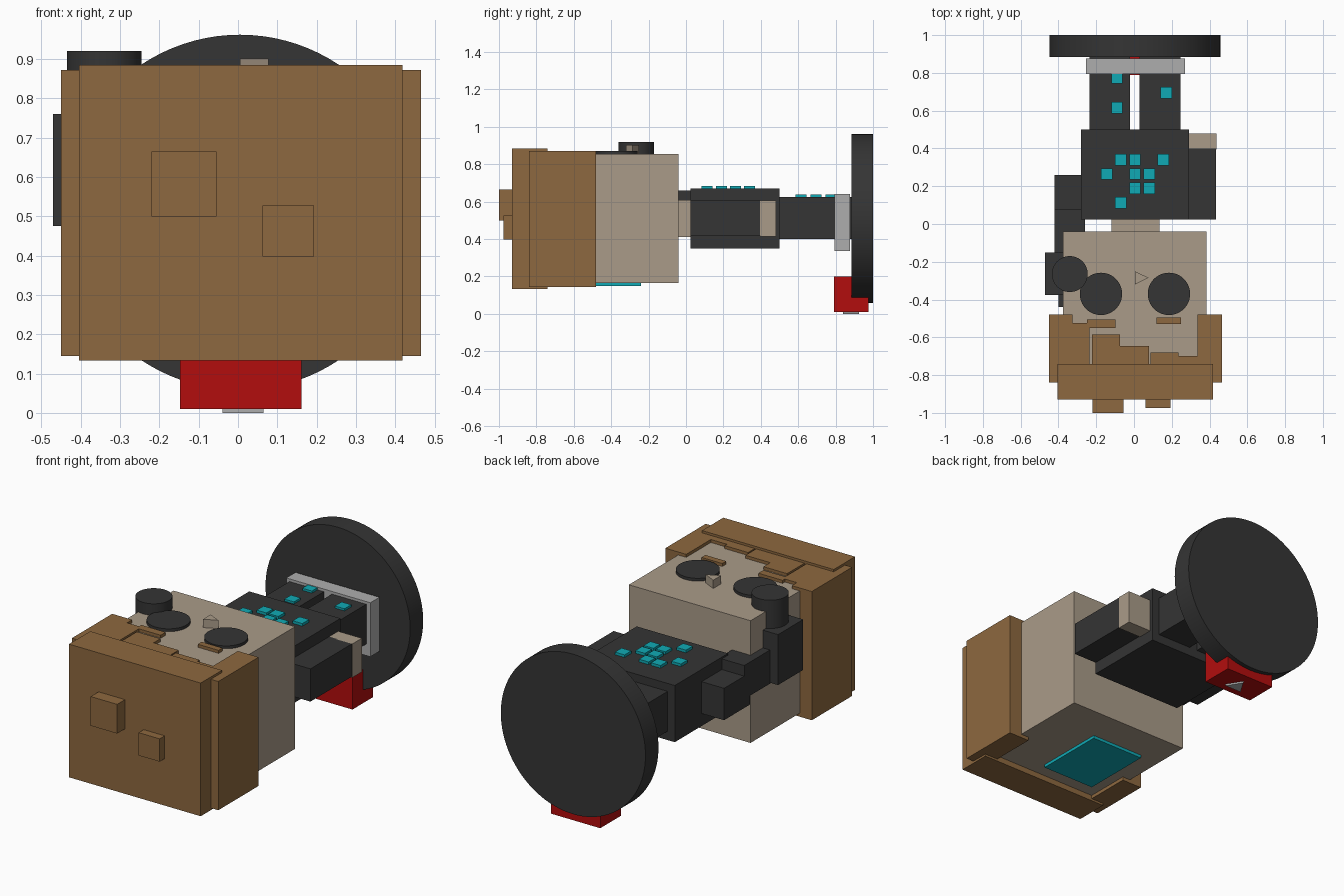
import bpy
from math import pi, radians

if "Cube" in bpy.data.objects:
    bpy.data.objects.remove(bpy.data.objects["Cube"])


def material(name, r, g, b):
    m = bpy.data.materials.new(name)
    m.diffuse_color = (r, g, b, 1)
    m.use_nodes = True
    m.node_tree.nodes["Principled BSDF"].inputs["Base Color"].default_value = m.diffuse_color
    return m


BROWN = material("brown", 0.27, 0.14, 0.05)
TAN = material("tan", 0.40, 0.33, 0.25)
DARK = material("dark", 0.035, 0.035, 0.035)
TEAL = material("teal", 0.005, 0.40, 0.46)
RED = material("red", 0.45, 0.004, 0.004)
SILVER = material("silver", 0.42, 0.42, 0.42)


def box(name, mat, x, y, z):
    """Block spanning the given (min, max) ranges."""
    bpy.ops.mesh.primitive_cube_add(size=1)
    o = bpy.context.object
    o.name = name
    o.location = [(r[0] + r[1]) / 2 for r in (x, y, z)]
    o.scale = [r[1] - r[0] for r in (x, y, z)]
    bpy.ops.object.transform_apply(location=True, rotation=True, scale=True)
    o.data.materials.append(mat)
    return o


def disc(name, mat, center, radius, depth, axis="Z", sides=64):
    rot = (pi / 2, 0, 0) if axis == "Y" else (0, 0, 0)
    bpy.ops.mesh.primitive_cylinder_add(vertices=sides, radius=radius, depth=depth,
                                        location=center, rotation=rot)
    o = bpy.context.object
    o.name = name
    o.data.materials.append(mat)
    bpy.ops.object.shade_smooth_by_angle(angle=radians(30))
    return o


def prism(name, mat, points, z0, z1):
    """Upright prism over a small outline."""
    n = len(points)
    verts = [(x, y, z) for z in (z0, z1) for x, y in points]
    faces = [tuple(reversed(range(n))), tuple(range(n, 2 * n))]
    faces += [(i, (i + 1) % n, (i + 1) % n + n, i + n) for i in range(n)]
    mesh = bpy.data.meshes.new(name)
    mesh.from_pydata(verts, [], faces)
    mesh.materials.append(mat)
    o = bpy.data.objects.new(name, mesh)
    bpy.context.collection.objects.link(o)
    return o


# Head and neck (figure lies on its back, face up)
box("head", TAN, (-0.375, 0.385), (-0.84, -0.04), (0.165, 0.855))
box("neck", TAN, (-0.12, 0.135), (-0.06, 0.04), (0.41, 0.61))
prism("nose", TAN, [(0.005, -0.32), (0.077, -0.285), (0.005, -0.25)], 0.85, 0.902)
for side, x in (("left", -0.175), ("right", 0.185)):
    disc(f"{side}_eye", DARK, (x, -0.37, 0.858), 0.112, 0.026)
box("left_eyebrow", BROWN, (-0.25, -0.098), (-0.55, -0.505), (0.85, 0.872))
box("right_eyebrow", BROWN, (0.12, 0.25), (-0.53, -0.495), (0.85, 0.872))

# Hair: crown, side panels, stepped fringe and tufts
box("hair_crown", BROWN, (-0.405, 0.418), (-0.93, -0.74), (0.133, 0.885))
box("hair_left_side", BROWN, (-0.45, -0.325), (-0.84, -0.48), (0.145, 0.872))
box("hair_right_side", BROWN, (0.335, 0.465), (-0.84, -0.48), (0.145, 0.872))
fringe = [(-0.325, -0.235, -0.525), (-0.222, -0.075, -0.585), (-0.075, 0.08, -0.645),
          (0.088, 0.235, -0.68), (0.235, 0.335, -0.70)]
for i, (x0, x1, y1) in enumerate(fringe):
    box(f"hair_fringe_{i}", BROWN, (x0, x1), (-0.78, y1), (0.84, 0.872))
box("hair_tuft_large", BROWN, (-0.22, -0.055), (-1.0, -0.92), (0.50, 0.665))
box("hair_tuft_small", BROWN, (0.062, 0.193), (-0.975, -0.92), (0.398, 0.527))

# Plain patch on the back of the head
box("back_patch", TEAL, (-0.25, 0.08), (-0.65, -0.24), (0.148, 0.17))

# Torso with raised studs
box("torso", DARK, (-0.28, 0.29), (0.025, 0.50), (0.35, 0.67))
torso_studs = [(-0.07, 0.34), (0.005, 0.34), (0.155, 0.34), (-0.145, 0.265), (0.005, 0.265),
               (0.08, 0.265), (0.005, 0.19), (0.08, 0.19), (-0.07, 0.113)]
leg_studs = [(-0.09, 0.775), (-0.09, 0.615), (0.17, 0.695)]
for part, z, studs in (("torso", 0.67, torso_studs), ("leg", 0.622, leg_studs)):
    for i, (x, y) in enumerate(studs):
        box(f"{part}_stud_{i}", TEAL, (x - 0.03, x + 0.03), (y - 0.03, y + 0.03),
            (z - 0.01, z + 0.015))

# Straight right arm
box("right_arm", DARK, (0.285, 0.435), (0.025, 0.40), (0.42, 0.605))
box("right_hand", TAN, (0.29, 0.438), (0.395, 0.48), (0.415, 0.605))

# Bent left arm holding a round-topped device beside the head
box("left_upper_arm", DARK, (-0.42, -0.275), (0.03, 0.26), (0.42, 0.60))
box("left_forearm", DARK, (-0.42, -0.26), (-0.16, 0.08), (0.47, 0.66))
box("left_hand", DARK, (-0.47, -0.37), (-0.375, -0.15), (0.475, 0.76))
box("device_handle", DARK, (-0.40, -0.36), (-0.44, -0.30), (0.52, 0.72))
disc("device_top", DARK, (-0.34, -0.265, 0.835), 0.095, 0.17)

# Legs, ankle plate and round base
box("left_leg", DARK, (-0.235, -0.02), (0.49, 0.89), (0.40, 0.625))
box("right_leg", DARK, (0.03, 0.245), (0.49, 0.89), (0.40, 0.625))
box("ankle_plate", SILVER, (-0.255, 0.27), (0.795, 0.877), (0.335, 0.64))
disc("round_base", DARK, (0.005, 0.942, 0.51), 0.452, 0.116, axis="Y", sides=96)

# Red button block with its small triangle
box("button_block", RED, (-0.147, 0.162), (0.79, 0.975), (0.01, 0.20))
prism("button_triangle", SILVER, [(-0.04, 0.84), (0.065, 0.84), (0.012, 0.925)], 0.0, 0.015)
